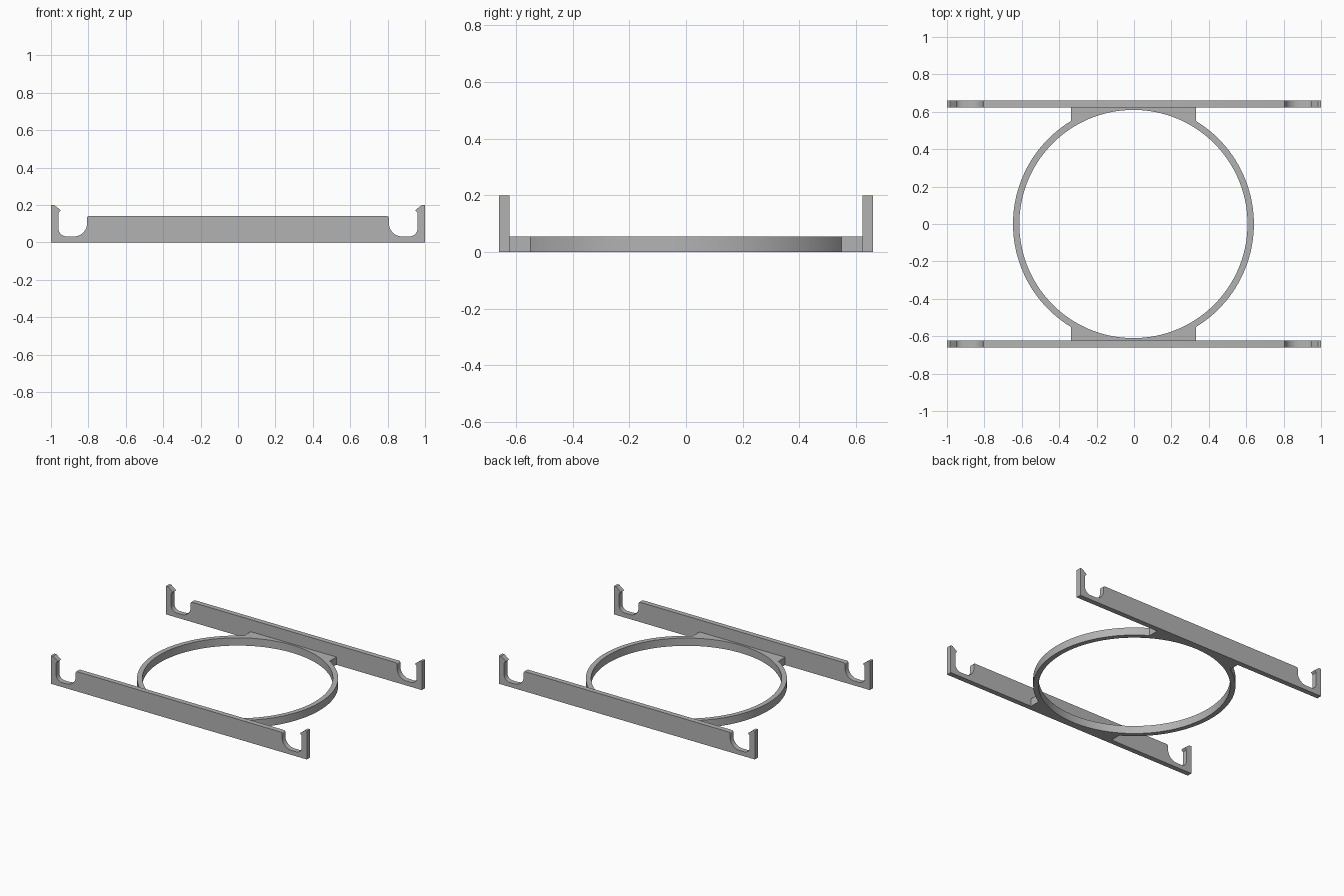
import bpy, bmesh, math

if "Cube" in bpy.data.objects:
    bpy.data.objects.remove(bpy.data.objects["Cube"])

grey = bpy.data.materials.new("plain grey")
grey.diffuse_color = (0.45, 0.45, 0.45, 1)
grey.use_nodes = True
grey.node_tree.nodes["Principled BSDF"].inputs["Base Color"].default_value = grey.diffuse_color


def finish(bm, name, angle=30):
    bmesh.ops.recalc_face_normals(bm, faces=bm.faces)
    me = bpy.data.meshes.new(name)
    bm.to_mesh(me)
    bm.free()
    me.materials.append(grey)
    ob = bpy.data.objects.new(name, me)
    bpy.context.collection.objects.link(ob)
    bpy.ops.object.select_all(action='DESELECT')
    ob.select_set(True)
    bpy.context.view_layer.objects.active = ob
    bpy.ops.object.shade_smooth_by_angle(angle=math.radians(angle))
    return ob


def arc(cx, cz, r, a0, a1, n=10):
    return [(cx + r * math.cos(math.radians(a0 + (a1 - a0) * i / n)),
             cz + r * math.sin(math.radians(a0 + (a1 - a0) * i / n))) for i in range(n + 1)]


# Rail profile, right half: beam top, rounded pocket, upright with barbed tip
FLOOR = 0.032
half = [(0.798, 0.14)] + arc(0.798, 0.131, 0.009, 90, 0, 3)[1:]
half += arc(0.877, FLOOR + 0.07, 0.07, 180, 270)
half += arc(0.917, FLOOR + 0.043, 0.043, 270, 360)
half += [(0.96, 0.158), (0.947, 0.171), (0.952, 0.176), (0.983, 0.2), (1, 0.2), (1, 0)]
outline = half + [(-x, z) for x, z in reversed(half)]

INNER, OUTER = 0.624, 0.66


def rail(name, y0, y1):
    bm = bmesh.new()
    face = bm.faces.new([bm.verts.new((x, y0, z)) for x, z in outline])
    ext = bmesh.ops.extrude_face_region(bm, geom=[face])
    verts = [v for v in ext["geom"] if isinstance(v, bmesh.types.BMVert)]
    bmesh.ops.translate(bm, verts=verts, vec=(0, y1 - y0, 0))
    return finish(bm, name)


rail("front_rail", -OUTER, -INNER)
rail("back_rail", INNER, OUTER)

# Ring with a square tab at the front and back joining it to the rails
R_IN, R_OUT, TAB, H = 0.61, 0.644, 0.335, 0.055
a_join = math.acos(TAB / R_OUT)
a_corner = math.atan2(INNER, TAB)


def spread(a, b, n):
    return [a + (b - a) * i / n for i in range(n)]


quarter = spread(0, a_join, 22) + spread(a_join, a_corner, 1) + spread(a_corner, math.pi / 2, 12)
angles = quarter + [math.pi / 2] + [math.pi - a for a in reversed(quarter)][:-1]
angles += [a + math.pi for a in angles]

bm = bmesh.new()
rows = []
for a in angles:
    c, s = math.cos(a), math.sin(a)
    d = R_OUT
    if abs(c) * R_OUT < TAB - 1e-6:
        d = min(TAB / max(abs(c), 1e-6), INNER / abs(s))
    rows.append([bm.verts.new((r * c, r * s, z))
                 for r, z in ((R_IN, 0), (d, 0), (d, H), (R_IN, H))])
for i, row in enumerate(rows):
    nxt = rows[(i + 1) % len(rows)]
    for k in range(4):
        m = (k + 1) % 4
        bm.faces.new((row[k], row[m], nxt[m], nxt[k]))
ring = finish(bm, "ring_with_tabs")
ring.location.x = -0.003
